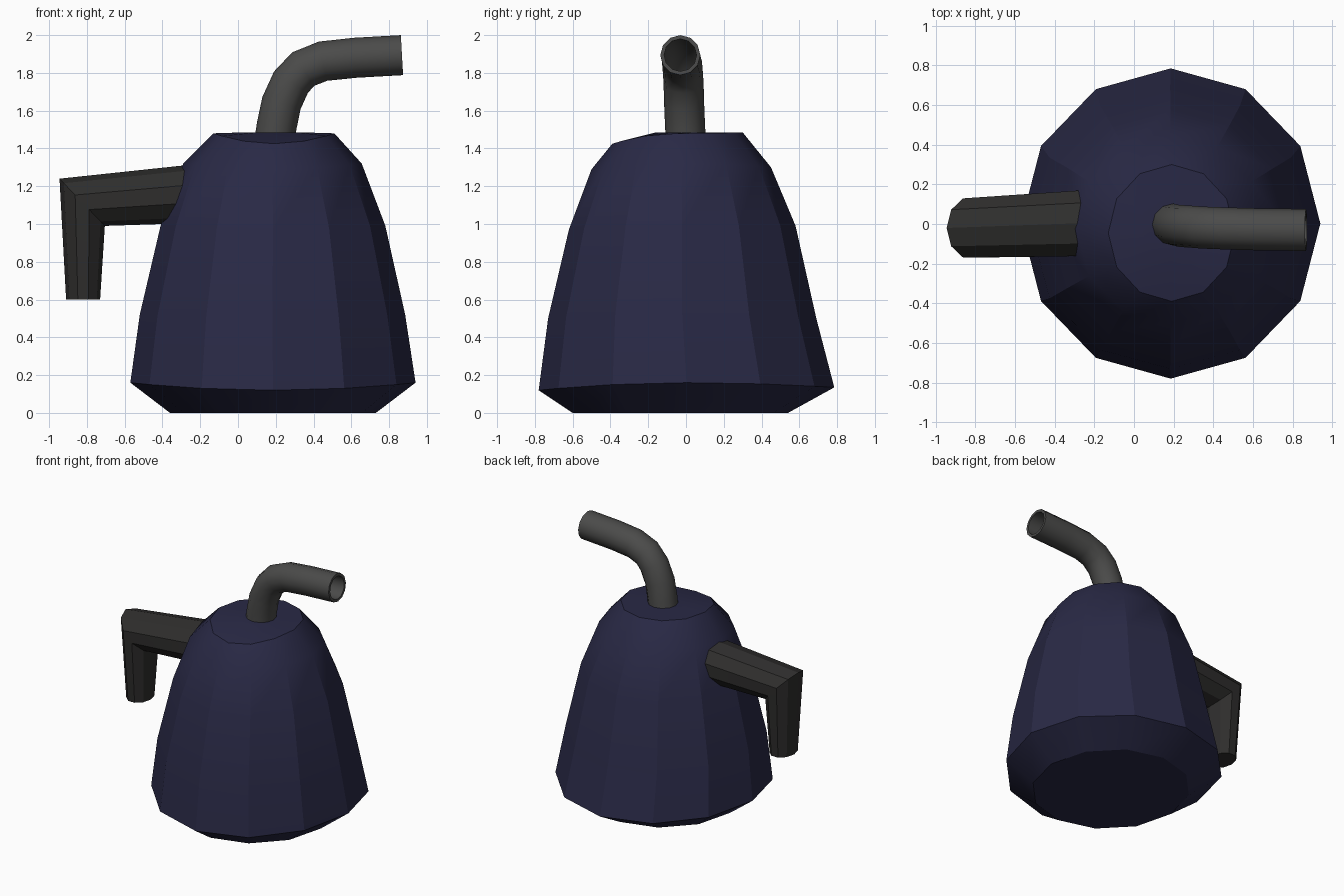
import bpy, bmesh
from math import sin, cos, pi, radians
from mathutils import Vector

if "Cube" in bpy.data.objects:
    bpy.data.objects.remove(bpy.data.objects["Cube"])


def loft(name, rings, color, cap_start=True, cap_end=True, angle=25):
    """Skin a list of equal-sized vertex rings into one object."""
    bm = bmesh.new()
    loops = [[bm.verts.new(p) for p in ring] for ring in rings]
    n = len(loops[0])
    for a, b in zip(loops, loops[1:]):
        for i in range(n):
            j = (i + 1) % n
            bm.faces.new((a[i], a[j], b[j], b[i]))
    if cap_start:
        bm.faces.new(loops[0][::-1])
    if cap_end:
        bm.faces.new(loops[-1])
    bmesh.ops.recalc_face_normals(bm, faces=bm.faces)
    mesh = bpy.data.meshes.new(name)
    bm.to_mesh(mesh)
    bm.free()
    obj = bpy.data.objects.new(name, mesh)
    bpy.context.collection.objects.link(obj)
    mat = bpy.data.materials.new(name + "_colour")
    mat.diffuse_color = (*color, 1)
    mat.use_nodes = True
    mat.node_tree.nodes["Principled BSDF"].inputs["Base Color"].default_value = mat.diffuse_color
    mesh.materials.append(mat)
    bpy.ops.object.select_all(action='DESELECT')
    obj.select_set(True)
    bpy.context.view_layer.objects.active = obj
    bpy.ops.object.shade_smooth_by_angle(angle=radians(angle))
    return obj


def ellipse(center, u, v, sides, phase=0.0):
    c, u, v = Vector(center), Vector(u), Vector(v)
    angles = [2 * pi * (i + phase) / sides for i in range(sides)]
    return [c + u * cos(t) + v * sin(t) for t in angles]


# Body: twelve-sided rings as (x min, x max, y min, y max, z side, z front, z back)
profile = [
    (-0.36, 0.73, -0.60, 0.54, 0.00, 0.00, 0.00),
    (-0.57, 0.94, -0.78, 0.785, 0.16, 0.12, 0.135),
    (-0.52, 0.885, -0.73, 0.69, 0.52, 0.50, 0.50),
    (-0.41, 0.78, -0.62, 0.58, 0.99, 0.97, 0.99),
    (-0.29, 0.655, -0.50, 0.45, 1.32, 1.29, 1.30),
    (-0.13, 0.51, -0.39, 0.30, 1.48, 1.425, 1.485),
    (0.03, 0.34, -0.16, 0.15, 1.485, 1.485, 1.485),
]
body_rings = []
for x0, x1, y0, y1, zs, zf, zb in profile:
    ring = ellipse(((x0 + x1) / 2, (y0 + y1) / 2, zs),
                   ((x1 - x0) / 2, 0, 0), (0, (y1 - y0) / 2, 0), 12)
    for i, p in enumerate(ring):
        s = sin(2 * pi * i / 12)
        p.z += s * s * ((zf if s < 0 else zb) - zs)
    body_rings.append(ring)
loft("kettle_body", body_rings, (0.022, 0.022, 0.06))

# Spout: bent hollow tube, outside up to the mouth then back down the inside
path = [Vector(p) for p in [
    (0.19, 0.0, 1.42), (0.205, -0.005, 1.52), (0.23, -0.01, 1.64), (0.28, -0.013, 1.75),
    (0.345, -0.018, 1.82), (0.45, -0.022, 1.862), (0.62, -0.027, 1.88), (0.868, -0.03, 1.894)]]


def tube_ring(i, radius):
    d = (path[min(i + 1, len(path) - 1)] - path[max(i - 1, 0)]).normalized()
    side = Vector((0, 1, 0))
    return ellipse(path[i], side * radius, d.cross(side).normalized() * radius, 12)


last = len(path)
spout_rings = [tube_ring(i, 0.106) for i in range(last)]
spout_rings += [tube_ring(i, 0.086) for i in reversed(range(last))]
loft("spout", spout_rings, (0.07, 0.07, 0.068), angle=35)

# Handle: tapered bar, mitred elbow, tapered grip
handle_rings = [
    ellipse((-0.24, 0.005, 1.16), (0, 0.175, 0), (0, 0, 0.155), 10, 0.5),
    ellipse((-0.825, -0.02, 1.115), (0, 0.157, 0), (-0.12, 0, 0.125), 10, 0.5),
    ellipse((-0.82, -0.02, 0.60), (0, 0.115, 0), (-0.09, 0, 0), 10, 0.5),
]
loft("handle", handle_rings, (0.028, 0.027, 0.026))
